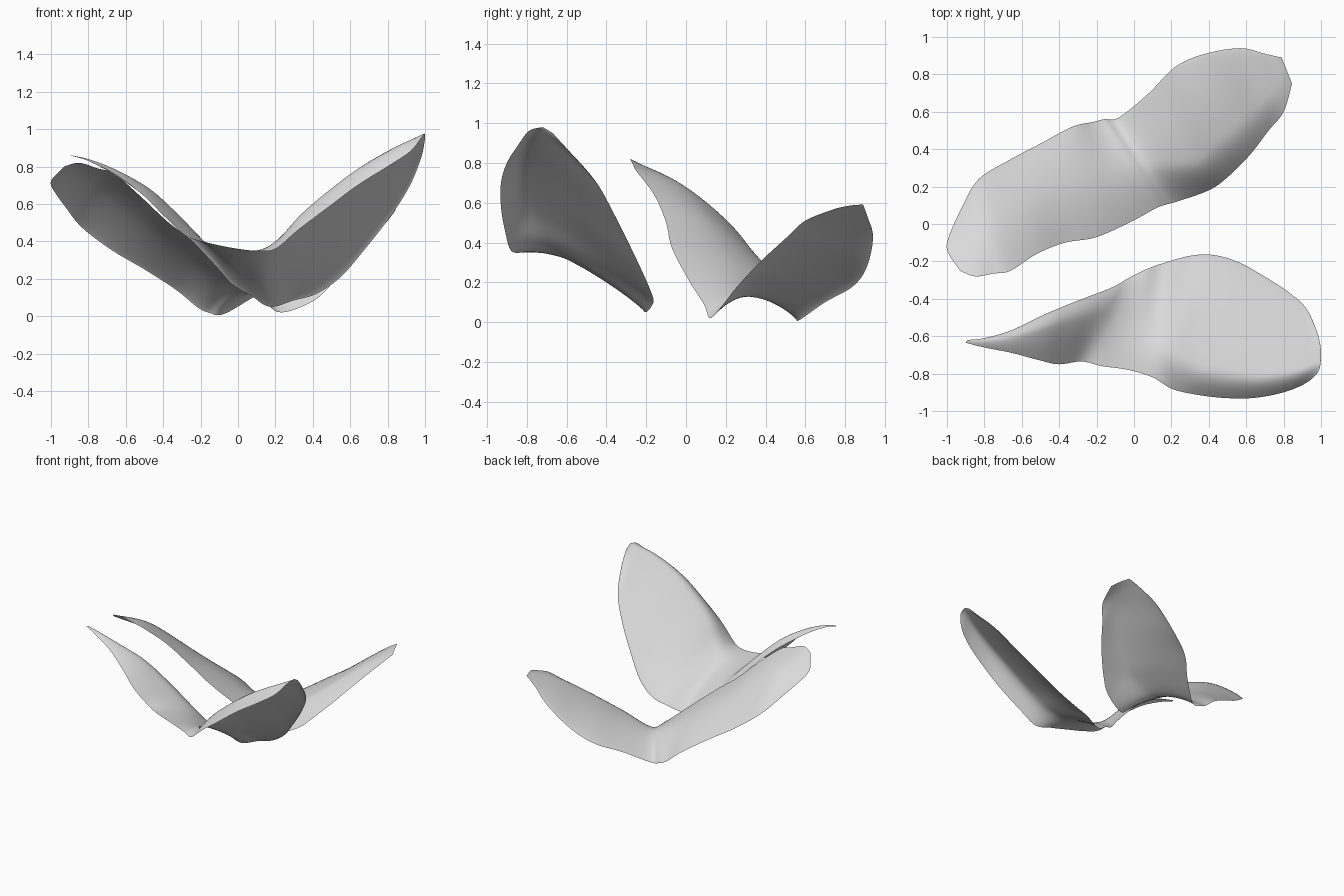
import bpy, math
from mathutils import Vector

mat = bpy.data.materials.new("pale_grey")
mat.diffuse_color = (0.7, 0.7, 0.7, 1)

# Stations along each leaf: front edge xyz, back edge xyz, upward bulge, crest position
rear = [
    (-.93, -.25, .80, -.98, -.18, .75, 0, .5),
    (-.85, -.28, .82, -1, -.10, .70, .01, .5),
    (-.75, -.265, .79, -.92, .09, .58, .045, .5),
    (-.66, -.25, .76, -.83, .24, .47, .06, .5),
    (-.52, -.16, .64, -.67, .34, .35, .06, .5),
    (-.37, -.10, .50, -.50, .43, .25, .055, .5),
    (-.20, -.07, .37, -.33, .52, .14, .06, .5),
    (0, .02, .20, -.22, .545, .05, .08, .5),
    (.13, .09, .09, -.16, .56, .02, .095, .48),
    (.23, .12, .02, -.08, .57, .01, .115, .42),
    (.40, .18, .08, .08, .70, .10, .125, .28),
    (.50, .25, .17, .22, .84, .18, .12, .27),
    (.62, .37, .30, .38, .91, .28, .10, .28),
    (.72, .50, .42, .57, .94, .43, .07, .32),
    (.80, .60, .51, .70, .91, .535, .03, .4),
    (.845, .75, .57, .79, .89, .59, .005, .5),
]
front = [
    (-.90, -.635, .86, -.89, -.62, .86, 0, .6),
    (-.80, -.66, .83, -.80, -.61, .83, .01, .6),
    (-.65, -.69, .755, -.66, -.57, .755, .03, .65),
    (-.50, -.73, .64, -.47, -.48, .62, .06, .68),
    (-.40, -.75, .54, -.30, -.41, .46, .07, .68),
    (-.28, -.735, .43, -.12, -.34, .27, .07, .66),
    (-.17, -.76, .395, -.03, -.29, .17, .06, .6),
    (-.03, -.78, .365, .07, -.24, .11, .05, .45),
    (.10, -.82, .35, .17, -.205, .05, .075, .32),
    (.20, -.88, .36, .30, -.17, .085, .12, .25),
    (.32, -.91, .46, .42, -.165, .12, .15, .2),
    (.48, -.93, .58, .55, -.20, .21, .165, .19),
    (.64, -.93, .70, .68, -.27, .36, .155, .19),
    (.80, -.90, .80, .82, -.36, .54, .135, .2),
    (.92, -.85, .88, .92, -.45, .70, .10, .22),
    (.985, -.79, .96, .98, -.58, .85, .04, .3),
    (1, -.72, .98, 1, -.67, .95, 0, .4),
]


def smooth_stations(rows, steps):
    """Catmull-Rom interpolation between stations."""
    out = []
    for i in range(len(rows) - 1):
        quad = [rows[max(0, min(len(rows) - 1, i + k))] for k in (-1, 0, 1, 2)]
        for s in range(steps):
            t = s / steps
            out.append([.5 * (2 * b + (c - a) * t + (2 * a - 5 * b + 4 * c - d) * t * t
                              + (3 * b - a - 3 * c + d) * t ** 3)
                        for a, b, c, d in zip(*quad)])
    return out + [list(rows[-1])]


def crest(t, peak):
    """Rounded ridge profile: straighter front lip, fuller fall to the back edge."""
    if t < peak:
        u = (peak - t) / peak
        return .65 * math.cos(math.pi / 2 * u) + .35 * (1 - u ** 1.3)
    u = (t - peak) / (1 - peak)
    return max(0, math.cos(math.pi / 2 * u)) ** .75


def leaf(name, rows, steps=6, across=32):
    """Loft a thin sheet through the stations."""
    stations = smooth_stations(rows, steps)
    verts, faces = [], []
    for r in stations:
        a, b = Vector(r[:3]), Vector(r[3:6])
        for j in range(across + 1):
            t = (1 - math.cos(math.pi * j / across)) / 2
            p = a.lerp(b, t)
            p.z = max(0, p.z + r[6] * crest(t, r[7]))
            verts.append(p)
    w = across + 1
    for i in range(len(stations) - 1):
        for j in range(across):
            k = i * w + j
            faces.append((k, k + w, k + w + 1, k + 1))
    mesh = bpy.data.meshes.new(name)
    mesh.from_pydata(verts, [], faces)
    mesh.materials.append(mat)
    mesh.shade_smooth()
    obj = bpy.data.objects.new(name, mesh)
    bpy.context.collection.objects.link(obj)


# Two folded leaves
leaf("rear_leaf", rear)
leaf("front_leaf", front)
